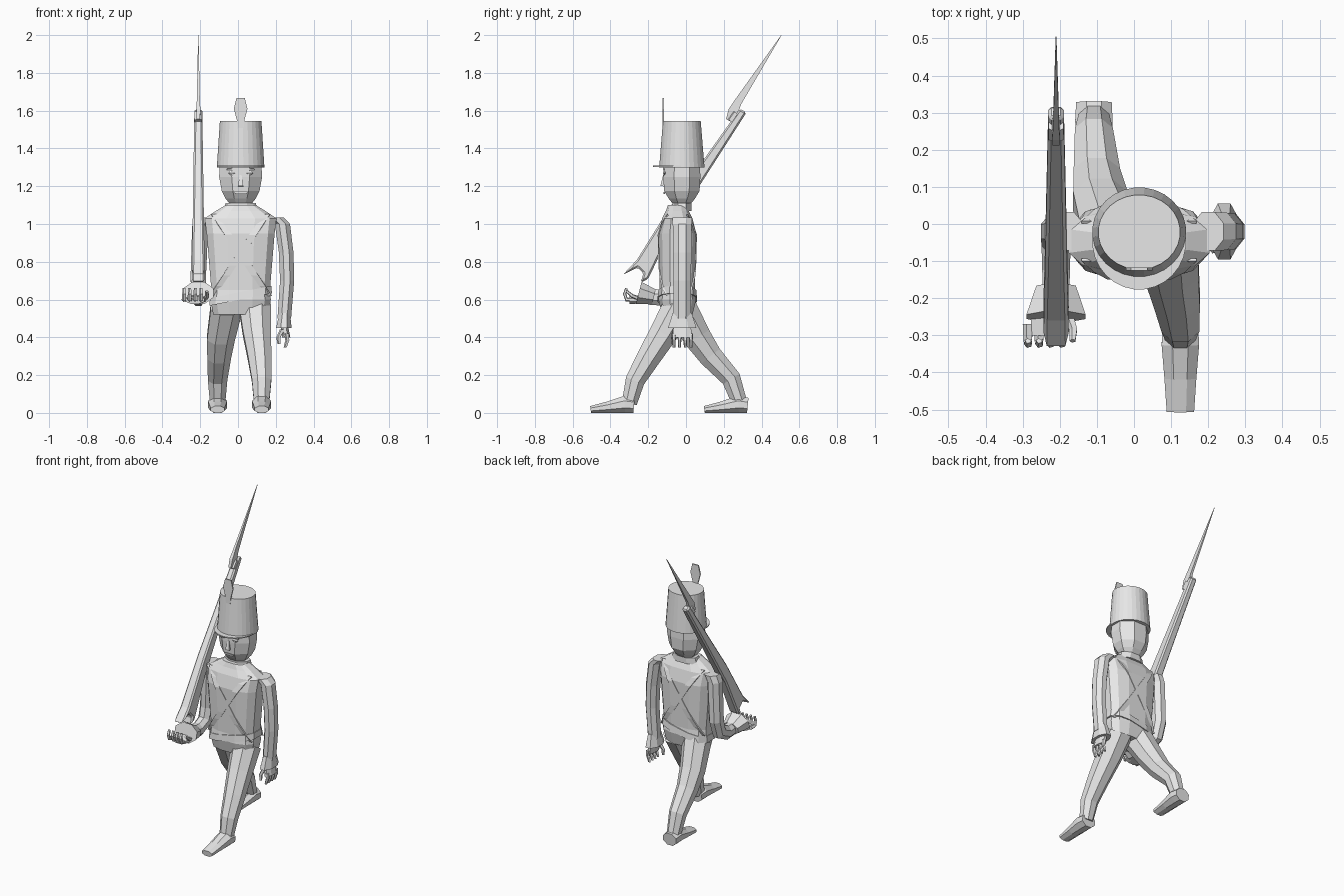
import bpy, bmesh, math
from mathutils import Vector
from mathutils.bvhtree import BVHTree

if "Cube" in bpy.data.objects:
    bpy.data.objects.remove(bpy.data.objects["Cube"])

MIDDLE = .014      # sideways centre of the body
HEAD_Y = -.022     # depth of the head and hat axis
BODY_Y = -.046     # depth of the torso axis
GUN_X = -.21       # sideways position of the rifle
THIN = .004        # half thickness of plates
SIDES = (("left", 1), ("right", -1))

grey = bpy.data.materials.new("plain_grey")
grey.use_nodes = True
grey.diffuse_color = (.8, .8, .8, 1)
grey.node_tree.nodes["Principled BSDF"].inputs["Base Color"].default_value = grey.diffuse_color


def finish(name, bm):
    bmesh.ops.recalc_face_normals(bm, faces=bm.faces)
    # Keep soles flat on the floor
    for vert in bm.verts:
        vert.co.z = max(vert.co.z, 0)
    mesh = bpy.data.meshes.new(name)
    bm.to_mesh(mesh)
    bm.free()
    mesh.materials.append(grey)
    part = bpy.data.objects.new(name, mesh)
    bpy.context.collection.objects.link(part)
    return part


def bridge(bm, lower, upper):
    for i in range(len(lower)):
        j = (i + 1) % len(lower)
        bm.faces.new((lower[i], lower[j], upper[j], upper[i]))


def outline(count, power):
    """Unit cross-section; a power below one makes it boxier."""
    angles = [math.tau * (i + .5) / count for i in range(count)]
    waves = [[math.copysign(abs(wave(a)) ** power, wave(a)) for a in angles]
             for wave in (math.cos, math.sin)]
    across, along = [[value / max(wave) for value in wave] for wave in waves]
    return list(zip(across, along))


def loft(name, rings, count=8, power=1):
    """Closed tube through rings of (centre, half width, half depth)."""
    bm = bmesh.new()
    loops = []
    centres = [Vector(ring[0]) for ring in rings]
    for i, (_, width, depth) in enumerate(rings):
        heading = centres[min(i + 1, len(rings) - 1)] - centres[max(i - 1, 0)]
        side = heading.cross(Vector((1, 0, 0))).normalized()
        loops.append([bm.verts.new(centres[i] + Vector((u * width, 0, 0)) + side * v * depth)
                      for u, v in outline(count, power)])
    for lower, upper in zip(loops, loops[1:]):
        bridge(bm, lower, upper)
    bm.faces.new(loops[0])
    bm.faces.new(loops[-1])
    return finish(name, bm)


def stack(name, y, levels, count=8, power=1, x=MIDDLE):
    """Upright loft through levels of (height, half width, half depth)."""
    return loft(name, [((x, y, z), width, depth) for z, width, depth in levels], count, power)


def limb(name, points, start, end, flat=1, count=8):
    """Evenly tapering loft along a path; flat narrows it sideways."""
    last = len(points) - 1
    sizes = [start + (end - start) * i / last for i in range(last + 1)]
    return loft(name, [(p, size * flat, size) for p, size in zip(points, sizes)], count)


def finger(name, points):
    limb(name, points, .012, .007, count=5)


# Tunic and collar
tunic = stack("tunic", BODY_Y, [
    (.52, .145, .08), (.6, .16, .1), (.65, .155, .093), (.95, .18, .1),
    (1.03, .19, .08), (1.07, .13, .06), (1.1, .08, .05)], 12, .7)
stack("collar", HEAD_Y, [(1.07, .09, .05), (1.11, .08, .05)])

# Belt, tilted towards the right hip
belt = stack("belt", BODY_Y, [(.6, .166, .104), (.64, .162, .1)], 12, .7)
for vert in belt.data.vertices:
    vert.co.z += .2 * (vert.co.x - MIDDLE)

# Crossed straps laid on the tunic, front and back
bm = bmesh.new()
bm.from_mesh(tunic.data)
surface = BVHTree.FromBMesh(bm)
bm.free()
for label, facing in (("front", -1), ("back", 1)):
    for side_name, side in SIDES:
        path = []
        for i in range(9):
            t = i / 8
            start = Vector((MIDDLE + side * (.135 - .28 * t), facing, 1.05 - .43 * t))
            spot = surface.ray_cast(start, Vector((0, -facing, 0)))[0]
            if spot:
                path.append((spot, .02, THIN))
        loft(f"{label}_strap_{side_name}", path, 4)

# Head and face
stack("head", HEAD_Y, [(1.07, .06, .04), (1.11, .06, .05), (1.135, .08, .07),
                       (1.175, .1, .094), (1.25, .114, .098), (1.31, .11, .096)])
limb("nose", [(MIDDLE, -.116, 1.26), (MIDDLE, -.122, 1.2)], .005, .014, count=4)
stack("mouth", -.114, [(1.16, .03, THIN), (1.17, .034, THIN)], 4)
for side_name, side in SIDES:
    x = MIDDLE + side * .045
    stack("eye_" + side_name, -.114, [(1.26, .01, THIN), (1.27, .022, .008), (1.28, .01, THIN)], x=x)
    stack("eyebrow_" + side_name, -.117, [(1.286, .03, THIN), (1.293, .026, THIN)], 4, x=x)

# Tall hat with visor and plume
stack("hat", HEAD_Y, [(1.3, .126, .12), (1.545, .11, .1)], 28)
stack("visor", BODY_Y, [(1.302, .126, .13), (1.309, .126, .13)], 28)
stack("plume", -.121, [(1.5, .015, THIN), (1.55, .02, THIN), (1.61, .036, THIN), (1.666, .022, THIN)], 4)

# Striding legs
limb("left_leg", [(.09, -.04, .56), (.1, -.12, .42), (.115, -.2, .29),
                  (.125, -.27, .17), (.125, -.3, .05)], .085, .04)
limb("right_leg", [(-.06, -.03, .56), (-.09, .06, .4), (-.1, .13, .3),
                   (-.108, .24, .18), (-.108, .285, .05)], .085, .04)

# Feet, sloping from instep to toe
for name, x, heel in (("left_foot", .125, -.275), ("right_foot", -.108, .327)):
    rings = []
    for reach, height in ((0, .08), (.05, .09), (.14, .06), (.23, .036)):
        half = height / 2
        rings.append(((x, heel - reach, half), .028 + half / 2, half))
    loft(name, rings)

# Left arm hanging at the side
SWING = -.02
limb("left_arm", [(.2, SWING, 1.035), (.235, SWING, 1), (.255, SWING, .85),
                  (.26, SWING, .7), (.245, SWING, .5)], .052, .045, .8)
limb("left_cuff", [(.247, SWING, .53), (.243, SWING, .45)], .05, .075, .55)
limb("left_hand", [(.244, SWING, .47), (.255, SWING, .4)], .045, .052, .42)
for i in range(4):
    y = .03 * i - .064
    finger(f"left_finger_{i + 1}", [(.258, y, .42), (.262, y, .385), (.25, y, .345)])
finger("left_thumb", [(.235, -.06, .44), (.215, -.07, .4), (.217, -.07, .365)])

# Right arm bent forward, cradling the stock
limb("right_arm", [(-.18, SWING, 1.035), (-.2, SWING, .99), (GUN_X, SWING, .73),
                   (GUN_X, BODY_Y, .645), (GUN_X, -.12, .61), (GUN_X, -.2, .615)], .052, .042, .85)
limb("right_cuff", [(GUN_X, -.17, .615), (GUN_X, -.25, .635)], .04, .06, 1.33)
limb("right_hand", [(GUN_X, -.2, .615), (-.222, -.25, .6), (-.228, -.3, .597)], .024, .02, 2.5)
for i in range(4):
    x = .03 * i - .285
    finger(f"right_finger_{i + 1}", [(x, -.27, .6), (x, -.315, .6), (x, -.325, .63), (x, -.315, .66)])
finger("right_thumb", [(-.175, -.25, .605), (-.163, -.285, .62), (-.165, -.315, .645)])

# Rifle: side profile with a hollowed butt, thinner towards the muzzle
profile = [(-.335, .73), (-.26, .81), (-.095, 1.075), (.285, 1.61), (.32, 1.59), (.07, 1.2),
           (-.08, .96), (-.2, .71), (-.24, .69), (-.225, .74), (-.255, .77)]
bm = bmesh.new()
cheeks = []
for _, side in SIDES:
    cheeks.append([bm.verts.new((GUN_X + side * (.045 - .015 * z), y, z)) for y, z in profile])
    bm.faces.new(cheeks[-1])
bridge(bm, *cheeks)
rifle = finish("rifle", bm)
bevel = rifle.modifiers.new("chamfer", "BEVEL")
bevel.width = .009
bevel.segments = 1

# Bayonet and its socket on the muzzle
loft("bayonet", [((GUN_X, .222, 1.55), .009, .012), ((GUN_X, .25, 1.595), .011, .027),
                 ((GUN_X, .275, 1.645), .008, .02), ((GUN_X, .505, 2), .001, .001)], 4)
limb("bayonet_socket", [(GUN_X, .235, 1.545), (GUN_X, .265, 1.588)], .02, .02, count=6)
